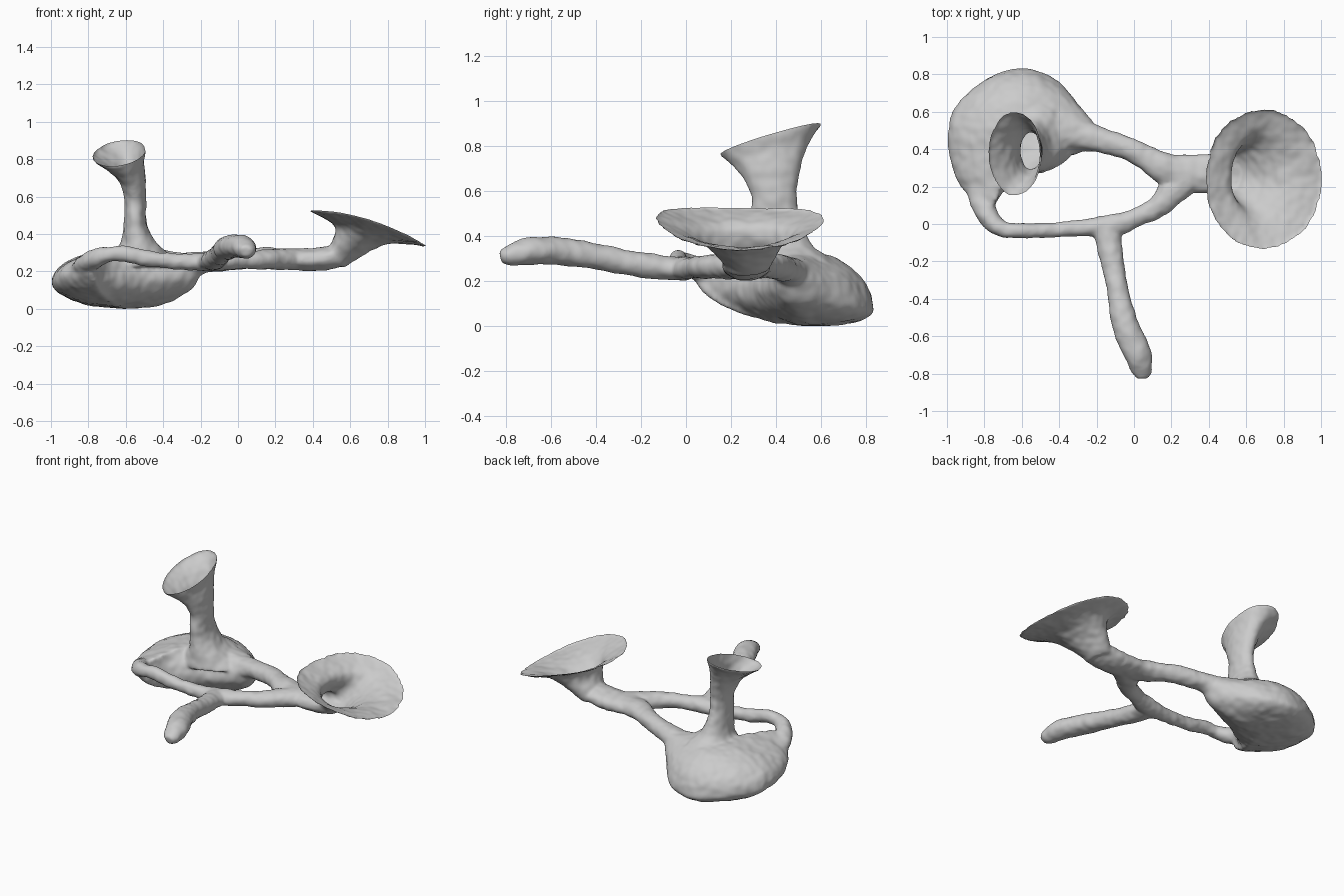
import bpy, bmesh, math
from mathutils import Vector, noise

if "Cube" in bpy.data.objects:
    bpy.data.objects.remove(bpy.data.objects["Cube"])

bm = bmesh.new()
SEG = 32


def smooth_path(pts, steps=6, closed=False):
    """Catmull-Rom interpolation of tuples of any length."""
    n, out = len(pts), []
    get = (lambda i: pts[i % n]) if closed else (lambda i: pts[max(0, min(n - 1, i))])
    for i in range(n if closed else n - 1):
        a, b, c, d = get(i - 1), get(i), get(i + 1), get(i + 2)
        for k in range(steps):
            t = k / steps
            out.append(tuple(0.5 * (2 * q + (r - p) * t + (2 * p - 5 * q + 4 * r - s) * t * t
                                    + (3 * q - p - 3 * r + s) * t ** 3)
                             for p, q, r, s in zip(a, b, c, d)))
    if not closed:
        out.append(pts[-1])
    return out


def skin(rings):
    """Closed solid from a list of equal point loops."""
    loops = [[bm.verts.new(p) for p in r] for r in rings]
    n = len(loops[0])
    for a, b in zip(loops, loops[1:]):
        for i in range(n):
            j = (i + 1) % n
            bm.faces.new((a[i], a[j], b[j], b[i]))
    bm.faces.new(loops[0][::-1])
    bm.faces.new(loops[-1])


def ellipse(c, u, v):
    return [c + u * math.cos(2 * math.pi * i / SEG) + v * math.sin(2 * math.pi * i / SEG)
            for i in range(SEG)]


def tube(pts):
    """Points are x, y, z, side radius, vertical radius."""
    p = smooth_path(pts)
    rings = []
    for i, q in enumerate(p):
        tan = (Vector(p[min(i + 1, len(p) - 1)][:3]) - Vector(p[max(i - 1, 0)][:3])).normalized()
        side = tan.cross(Vector((0, 0, 1))).normalized()
        rings.append(ellipse(Vector(q[:3]), side * q[3], side.cross(tan) * q[4]))
    skin(rings)


def funnel(pts):
    """Points are x, y, z, x radius, y radius, x slope, y slope; runs on past the rim."""
    def ring(q, lift=0):
        n = Vector((-q[5], -q[6], 1)) * lift
        return ellipse(Vector(q[:3]) + n, Vector((q[3], 0, q[3] * q[5])),
                       Vector((0, q[4], q[4] * q[6])))
    skin([ring(q) for q in smooth_path(pts)] + [ring(pts[-1], 0.06)])


# sack-like body: rim outline bulged towards a top and a bottom centre
outline = smooth_path([
    (-0.79, 0.03, 0.25), (-0.88, 0.14, 0.20), (-0.96, 0.28, 0.16), (-0.995, 0.46, 0.14),
    (-0.95, 0.63, 0.12), (-0.78, 0.78, 0.095), (-0.60, 0.83, 0.075), (-0.42, 0.77, 0.09),
    (-0.29, 0.63, 0.15), (-0.21, 0.52, 0.22), (-0.21, 0.42, 0.225), (-0.38, 0.355, 0.18),
    (-0.55, 0.28, 0.16), (-0.68, 0.19, 0.18), (-0.75, 0.10, 0.23)], 5, True)
rings = []
for k in range(-11, 12):
    a = k / 12 * math.pi / 2
    t, s = math.cos(a), abs(math.sin(a))
    cx, cy, cz = (-0.57, 0.52, 0.33) if k > 0 else (-0.57, 0.60, 0.004)
    rings.append([Vector((x * t + cx * (1 - t), y * t + cy * (1 - t), z * (1 - s) + cz * s))
                  for x, y, z in outline])
skin(rings)

# back arm from body to the right junction
tube([(-0.38, 0.50, 0.20, 0.11, 0.10), (-0.20, 0.455, 0.245, 0.07, 0.06),
      (0.0, 0.39, 0.27, 0.06, 0.055), (0.18, 0.29, 0.27, 0.085, 0.055),
      (0.30, 0.27, 0.265, 0.10, 0.055), (0.42, 0.265, 0.265, 0.105, 0.06),
      (0.52, 0.265, 0.28, 0.10, 0.06)])
# front arm closing the loop, sinking into the body lip
tube([(-0.84, 0.34, 0.20, 0.05, 0.03), (-0.825, 0.17, 0.22, 0.065, 0.045),
      (-0.775, 0.035, 0.262, 0.052, 0.05),
      (-0.70, -0.03, 0.29, 0.042, 0.042), (-0.60, -0.037, 0.295, 0.037, 0.042),
      (-0.45, -0.033, 0.265, 0.038, 0.04), (-0.25, -0.02, 0.25, 0.045, 0.042),
      (-0.12, -0.01, 0.255, 0.06, 0.05), (0.0, 0.03, 0.26, 0.048, 0.045),
      (0.12, 0.09, 0.265, 0.057, 0.05), (0.20, 0.17, 0.265, 0.07, 0.055),
      (0.30, 0.24, 0.265, 0.07, 0.055)])
# forward blind branch
tube([(-0.15, 0.0, 0.255, 0.08, 0.045), (-0.135, -0.10, 0.26, 0.065, 0.052),
      (-0.105, -0.25, 0.28, 0.055, 0.053), (-0.08, -0.40, 0.31, 0.06, 0.056),
      (-0.035, -0.57, 0.333, 0.072, 0.058), (0.02, -0.70, 0.333, 0.07, 0.058),
      (0.04, -0.78, 0.315, 0.055, 0.045), (0.042, -0.825, 0.31, 0.03, 0.028)])
# right and upright flared funnels
right = [(0.50, 0.27, 0.245, 0.07, 0.09, -0.3, 0), (0.55, 0.27, 0.29, 0.078, 0.115, -0.3, 0),
         (0.61, 0.26, 0.345, 0.10, 0.16, -0.3, 0), (0.66, 0.25, 0.392, 0.14, 0.22, -0.3, 0),
         (0.685, 0.24, 0.415, 0.205, 0.29, -0.3, 0), (0.69, 0.24, 0.43, 0.315, 0.375, -0.3, 0)]
upright = [(-0.53, 0.50, 0.23, 0.24, 0.23, 0, 0), (-0.525, 0.465, 0.315, 0.13, 0.185, 0, -0.1),
           (-0.54, 0.42, 0.38, 0.078, 0.135, 0, -0.1), (-0.55, 0.395, 0.50, 0.055, 0.105, 0, 0),
           (-0.552, 0.39, 0.60, 0.057, 0.105, 0, 0.1), (-0.565, 0.38, 0.69, 0.068, 0.13, 0.1, 0.2),
           (-0.60, 0.375, 0.77, 0.098, 0.175, 0.15, 0.3),
           (-0.635, 0.378, 0.83, 0.14, 0.22, 0.15, 0.3)]
funnel(right)
funnel(upright)

# fuse everything into one skin
bmesh.ops.recalc_face_normals(bm, faces=bm.faces)
mesh = bpy.data.meshes.new("funnel_creature")
bm.to_mesh(mesh)
bm.free()
obj = bpy.data.objects.new("funnel_creature", mesh)
bpy.context.collection.objects.link(obj)
bpy.context.view_layer.objects.active = obj
obj.select_set(True)
rm = obj.modifiers.new("fuse", 'REMESH')
rm.mode, rm.voxel_size = 'VOXEL', 0.011
sm = obj.modifiers.new("relax", 'SMOOTH')
sm.factor, sm.iterations = 0.5, 6
bpy.ops.object.modifier_apply(modifier="fuse")
bpy.ops.object.modifier_apply(modifier="relax")

# slight lumpiness, then open the funnel mouths along their rim planes
bm = bmesh.new()
bm.from_mesh(obj.data)
bm.normal_update()
for v, n in [(v, v.normal.copy()) for v in bm.verts]:
    v.co += n * (0.002 + 0.006 * noise.noise(v.co * 9) + 0.004 * noise.noise(v.co * 22))
for rim, inside in ((right[-1], lambda c: c.x > 0.3), (upright[-1], lambda c: c.x < -0.3 and c.z > 0.6)):
    faces = [f for f in bm.faces if inside(f.calc_center_median())]
    geom = list({v for f in faces for v in f.verts}) + list({e for f in faces for e in f.edges}) + faces
    bmesh.ops.bisect_plane(bm, geom=geom, plane_co=Vector(rim[:3]) + Vector((0, 0, 0.004)),
                           plane_no=Vector((-rim[5], -rim[6], 1)), clear_outer=True)
# saddle the wide right mouth, rest the body on the ground
low = min(v.co.z for v in bm.verts)
for v in bm.verts:
    v.co.z -= low
    if v.co.x > 0.37:
        v.co.z += 0.045 * ((v.co.y - 0.25) / 0.37) ** 2
bm.to_mesh(obj.data)
bm.free()
bpy.ops.object.shade_smooth()
